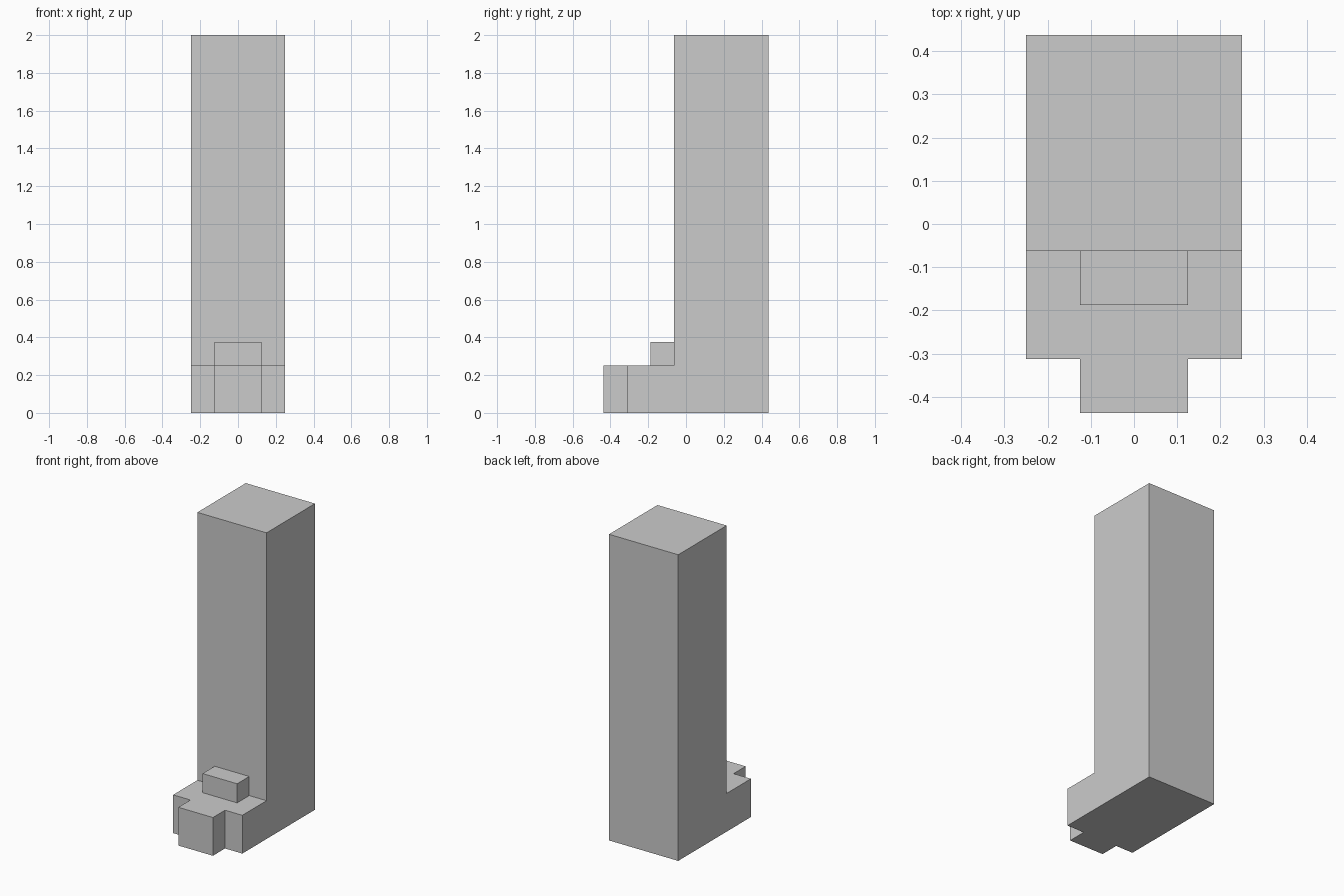
import bpy, bmesh

if "Cube" in bpy.data.objects:
    bpy.data.objects.remove(bpy.data.objects["Cube"])


def prism(name, profile, half_width):
    """Extrude a (y, z) side profile symmetrically across x."""
    bm = bmesh.new()
    face = bm.faces.new([bm.verts.new((-half_width, y, z)) for y, z in profile])
    ext = bmesh.ops.extrude_face_region(bm, geom=[face])["geom"]
    verts = [v for v in ext if isinstance(v, bmesh.types.BMVert)]
    bmesh.ops.translate(bm, verts=verts, vec=(2 * half_width, 0, 0))
    bmesh.ops.recalc_face_normals(bm, faces=bm.faces)
    mesh = bpy.data.meshes.new(name)
    bm.to_mesh(mesh)
    bm.free()
    obj = bpy.data.objects.new(name, mesh)
    bpy.context.collection.objects.link(obj)
    return obj


def box_profile(y0, y1, z0, z1):
    return [(y0, z0), (y1, z0), (y1, z1), (y0, z1)]


# Tall column with the low foot in front, one L-shaped solid
leg = prism("leg", [(-0.3125, 0), (0.4375, 0), (0.4375, 2), (-0.0625, 2),
                    (-0.0625, 0.25), (-0.3125, 0.25)], 0.25)

# Narrow toe at the front, and the small block on top of the foot
parts = [prism("toe", box_profile(-0.4375, -0.25, 0, 0.25), 0.125),
         prism("instep_block", box_profile(-0.1875, 0, 0.125, 0.375), 0.125)]

# Merge the parts into the leg as one clean solid
bpy.context.view_layer.objects.active = leg
for part in parts:
    mod = leg.modifiers.new("join_" + part.name, 'BOOLEAN')
    mod.operation = 'UNION'
    mod.solver = 'EXACT'
    mod.object = part
    bpy.ops.object.modifier_apply(modifier=mod.name)
    bpy.data.objects.remove(part)
